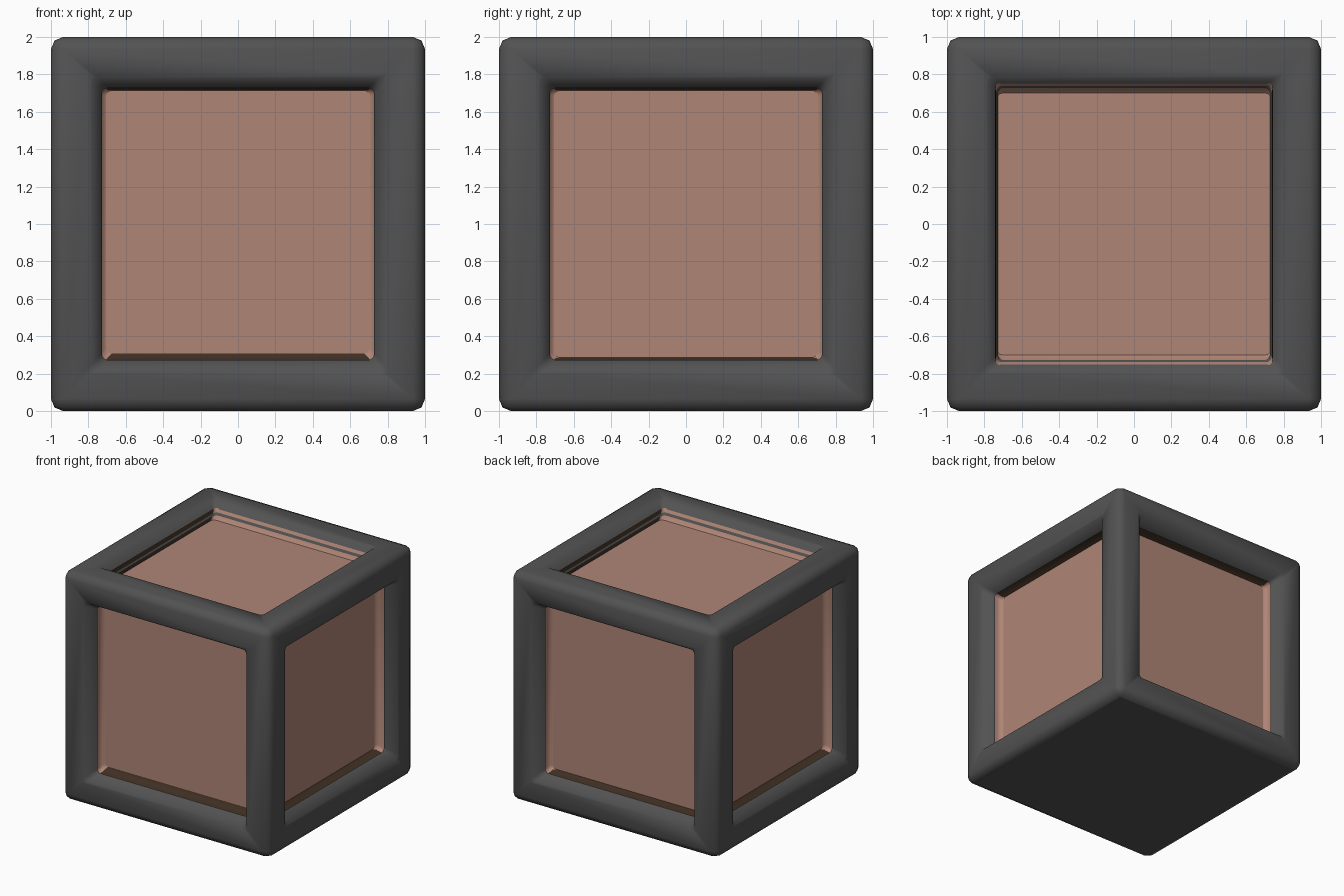
import bpy, bmesh, math
from mathutils import Matrix

if "Cube" in bpy.data.objects:
    bpy.data.objects.remove(bpy.data.objects["Cube"])


def material(name, rgb):
    m = bpy.data.materials.new(name)
    m.diffuse_color = (*rgb, 1)
    m.use_nodes = True
    m.node_tree.nodes["Principled BSDF"].inputs["Base Color"].default_value = m.diffuse_color
    return m


charcoal = material("charcoal", (0.085, 0.085, 0.085))
clay = material("clay_pink", (0.43, 0.235, 0.18))
brown = material("dark_brown", (0.05, 0.028, 0.016))


def finish(name, bm, mats, matrix):
    me = bpy.data.meshes.new(name)
    bm.to_mesh(me)
    bm.free()
    for m in mats:
        me.materials.append(m)
    ob = bpy.data.objects.new(name, me)
    ob.matrix_world = matrix
    bpy.context.collection.objects.link(ob)
    return ob


LIFT = Matrix.Translation((0, 0, 1))

# Frame: cube with a sloped opening on every side but the bottom
bm = bmesh.new()
bmesh.ops.create_cube(bm, size=2)
bm.normal_update()
slopes = []
for f in [f for f in bm.faces if f.normal.z > -0.5]:
    n = f.normal.copy()
    for width in (0.22, 0.052):
        bmesh.ops.inset_individual(bm, faces=[f], thickness=width, depth=0,
                                   use_even_offset=True)
    for v in f.verts:
        v.co -= n * 0.1
    slopes += [e for v in f.verts for e in v.link_edges if e not in f.edges[:]]
bmesh.ops.bevel(bm, geom=slopes, offset=0.03, segments=3, profile=0.5, affect='EDGES')


def is_corner(v):
    return min(abs(c) for c in v.co) > 0.999


outer = [e for e in bm.edges if is_corner(e.verts[0]) and is_corner(e.verts[1])]
bmesh.ops.bevel(bm, geom=outer, offset=0.065, segments=2, profile=0.5, affect='EDGES')
inner = [f for f in bm.faces if f.calc_center_median().length < 0.95]
bmesh.ops.delete(bm, geom=inner, context='FACES')
for f in bm.faces:
    f.smooth = f.calc_center_median().z > -0.999
finish("frame", bm, [charcoal], LIFT)


# Panels: shallow rounded-square dishes, brown along two opposite walls
def ring(bm, hx, hy, r, z):
    verts = []
    for k, (sx, sy) in enumerate(((1, 1), (-1, 1), (-1, -1), (1, -1))):
        for j in range(4):
            a = math.radians(90 * k + 30 * j)
            verts.append(bm.verts.new((sx * (hx - r) + r * math.cos(a),
                                       sy * (hy - r) + r * math.sin(a), z)))
    return verts


SIDE = ((0.738, 0.738, 0.91), (0.735, 0.73, 0.87), (0.73, 0.718, 0.838), (0.705, 0.714, 0.827))
TOP = ((0.756, 0.742, 0.95), (0.746, 0.738, 0.938), (0.73, 0.735, 0.9), (0.70, 0.732, 0.87))


def panel(name, rotation, profile, ledge=0.0):
    bm = bmesh.new()
    rings = [ring(bm, hx, hy, 0.03, z) for hx, hy, z in profile]
    for v in rings[-1]:
        if v.co.y < 0:
            v.co.y += ledge     # wider brown strip along the lower edge
    for o, n in zip(rings, rings[1:]):
        for i in range(len(o)):
            j = (i + 1) % len(o)
            f = bm.faces.new((o[i], o[j], n[j], n[i]))
            f.smooth = True
            f.material_index = int(abs(f.calc_center_median().x) < 0.5)
    bm.faces.new(rings[-1])
    bm.normal_update()
    finish(name, bm, [clay, brown], LIFT @ rotation)


panel("top_panel", Matrix.Rotation(math.pi / 2, 4, 'Z'), TOP)
upright = Matrix.Rotation(math.pi / 2, 4, 'X')
for k, side in enumerate(("front", "right", "back", "left")):
    panel(side + "_panel", Matrix.Rotation(k * math.pi / 2, 4, 'Z') @ upright,
          SIDE, 0.022 if side == "front" else 0.0)
